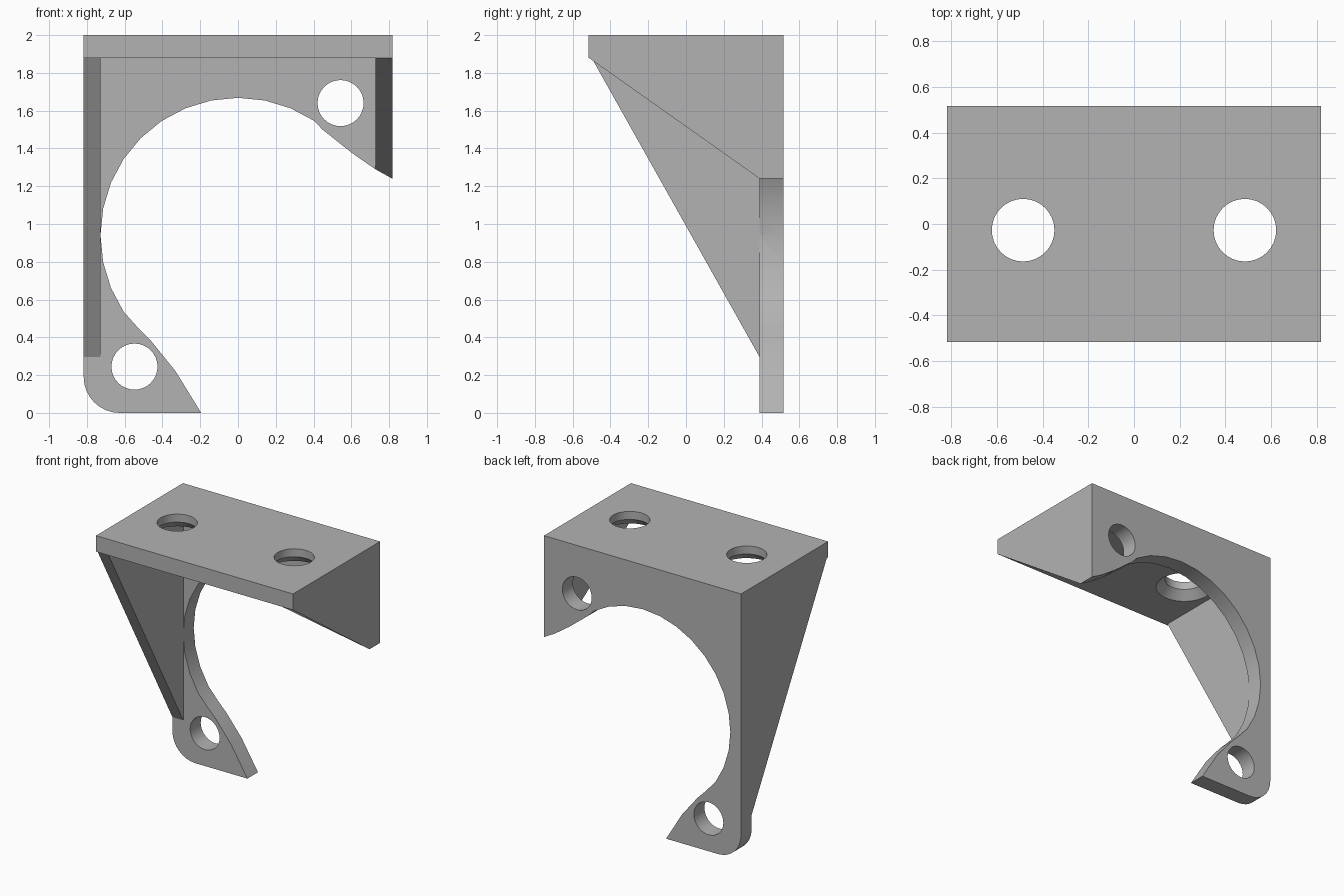
import bpy
import bmesh
from math import cos, sin, pi, radians
from mathutils import Vector

cube = bpy.data.objects.get("Cube")
if cube:
    bpy.data.objects.remove(cube)

grey = bpy.data.materials.new("plain grey")
grey.use_nodes = True
GREY = (0.45, 0.45, 0.45, 1)
grey.diffuse_color = GREY
grey.node_tree.nodes["Principled BSDF"].inputs["Base Color"].default_value = GREY

# Main dimensions
W, D, H = 0.817, 0.515, 2.0      # half width, half depth, height
WALL = 0.09                      # gusset thickness
FACE_Y = 0.39                    # front of the back plate
UNDER = 1.88                     # underside of the top plate
BORE_Z, BORE_R = 0.94, 0.728


def finish(bm, name):
    bmesh.ops.recalc_face_normals(bm, faces=bm.faces)
    mesh = bpy.data.meshes.new(name)
    bm.to_mesh(mesh)
    bm.free()
    mesh.materials.append(grey)
    obj = bpy.data.objects.new(name, mesh)
    bpy.context.collection.objects.link(obj)
    return obj


def prism(name, points, sweep):
    """Extrude a closed 3D outline along a vector."""
    bm = bmesh.new()
    face = bm.faces.new([bm.verts.new(p) for p in points])
    ext = bmesh.ops.extrude_face_region(bm, geom=[face], use_keep_orig=True)
    verts = [g for g in ext["geom"] if isinstance(g, bmesh.types.BMVert)]
    bmesh.ops.translate(bm, verts=verts, vec=Vector(sweep))
    return finish(bm, name)


def turned(name, profile, centre, tilt=0, sides=32):
    """Solid of revolution from (radius, height) rings."""
    bm = bmesh.new()
    rings = [[bm.verts.new((r * cos(2 * pi * i / sides), r * sin(2 * pi * i / sides), z))
              for i in range(sides)] for r, z in profile]
    for a, b in zip(rings, rings[1:]):
        for i in range(sides):
            j = (i + 1) % sides
            bm.faces.new((a[i], a[j], b[j], b[i]))
    bm.faces.new(rings[0])
    bm.faces.new(rings[-1])
    obj = finish(bm, name)
    obj.location = centre
    obj.rotation_euler.x = tilt
    return obj


def combine(target, other, operation):
    bpy.context.view_layer.update()
    mod = target.modifiers.new(operation.lower(), "BOOLEAN")
    mod.object, mod.operation, mod.solver = other, operation, "EXACT"
    bpy.context.view_layer.objects.active = target
    bpy.ops.object.modifier_apply(modifier=mod.name)
    bpy.data.objects.remove(other)


# Back plate: square corner, rounded foot, large round bite and two flared tips
outline = [(W, 1.24), (W, H), (-W, H)]
R = 0.19
for i in range(9):
    a = pi + i * pi / 16
    outline.append((-W + R + R * cos(a), R + R * sin(a)))
outline += [(-0.195, 0), (-0.33, 0.22), (-0.457, 0.377), (-0.52, 0.44)]
for i in range(-11, 4):
    if i < 4:
        a = radians(90 - i * 11.25)
        outline.append((BORE_R * cos(a), BORE_Z + BORE_R * sin(a)))
outline += [(0.447, 1.5), (0.606, 1.374), (0.727, 1.29)]
bracket = prism("mounting_bracket", [(x, FACE_Y, z) for x, z in outline], (0, D - FACE_Y, 0))

# Top plate
top = [(-W, -D, UNDER), (W, -D, UNDER), (W, -D, H), (-W, -D, H)]
combine(bracket, prism("top_plate", top, (0, 2 * D, 0)), "UNION")

# Long gusset on the right side
long_side = [(-W, -0.5, UNDER), (-W, FACE_Y, UNDER), (-W, FACE_Y, 0.295)]
combine(bracket, prism("long_gusset", long_side, (WALL, 0, 0)), "UNION")

# Short gusset on the left side, its underside following the flared tip
short_side = [(W, -D, UNDER), (W, FACE_Y, UNDER), (W, FACE_Y, 1.24)]
short_gusset = prism("short_gusset", short_side, (-WALL, 0, 0))
for v in short_gusset.data.vertices:
    if v.co.z < 1.3 and v.co.x < W - 0.01:
        v.co.z = 1.29
combine(bracket, short_gusset, "UNION")

# Screw holes through the back plate
for x, z in ((0.543, 1.64), (-0.548, 0.245)):
    hole = turned("plate_hole", [(0.122, -0.1), (0.122, 0.1)], (x, 0.455, z), pi / 2)
    combine(bracket, hole, "DIFFERENCE")

# Top holes, countersunk from below
for x in (-0.485, 0.485):
    rings = [(0.21, -0.13), (0.2, -0.12), (0.137, -0.06), (0.137, 0.05)]
    combine(bracket, turned("top_hole", rings, (x, -0.027, H)), "DIFFERENCE")

# Smooth curves, crisp edges
bpy.ops.object.select_all(action="DESELECT")
bracket.select_set(True)
bpy.context.view_layer.objects.active = bracket
bpy.ops.object.shade_smooth_by_angle(angle=radians(25))
